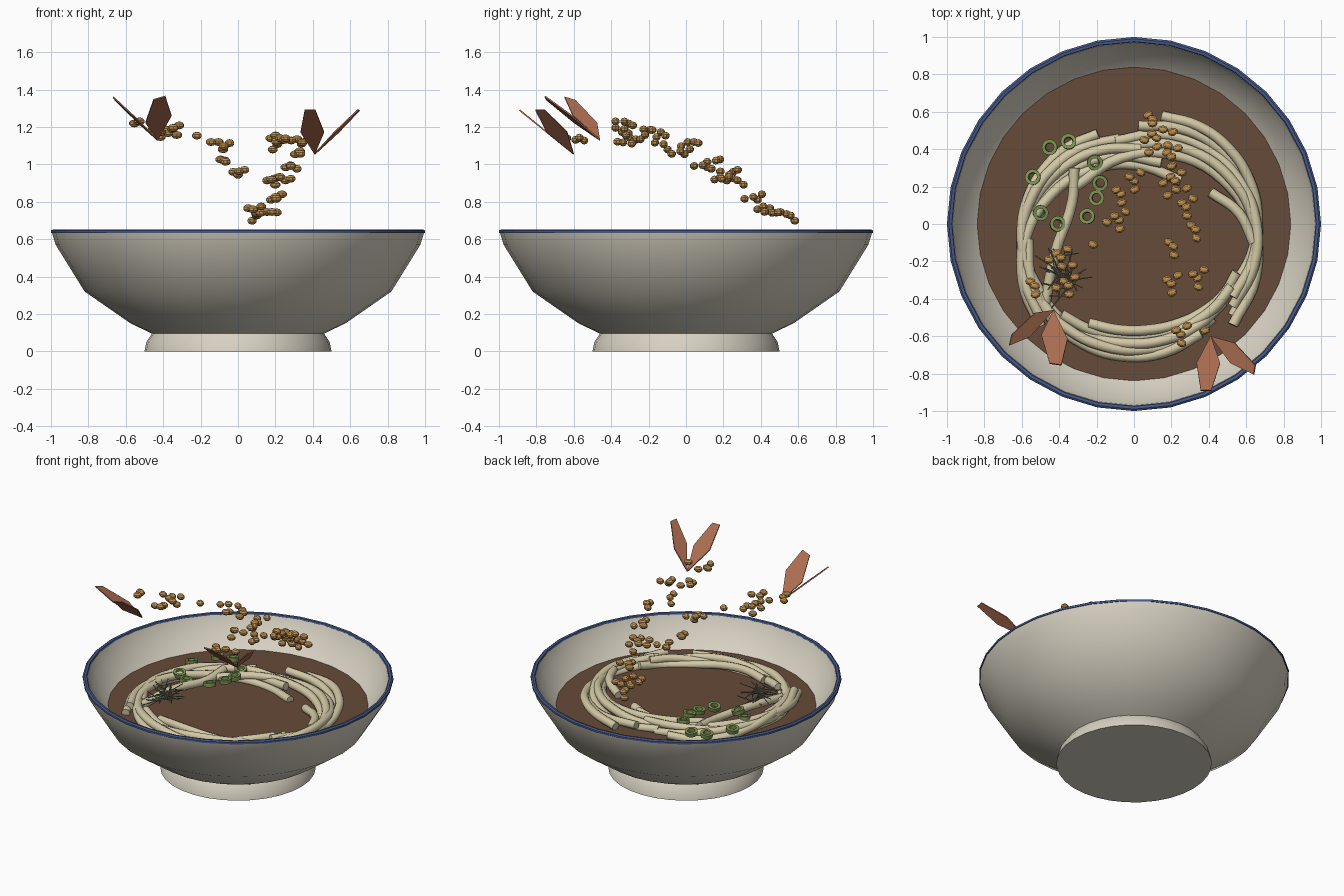
import bpy, bmesh, math, random
from mathutils import Vector, Matrix

random.seed(4)
default_cube = bpy.data.objects.get("Cube")
if default_cube:
    bpy.data.objects.remove(default_cube)


def make_material(name, colour):
    mat = bpy.data.materials.new(name)
    mat.use_nodes = True
    mat.diffuse_color = (*colour, 1)
    shader = mat.node_tree.nodes["Principled BSDF"]
    shader.inputs["Base Color"].default_value = (*colour, 1)
    return mat


CERAMIC = make_material("cream ceramic", (0.68, 0.64, 0.54))
BLUE = make_material("blue glaze", (0.06, 0.1, 0.25))
BROTH = make_material("brown broth", (0.13, 0.07, 0.04))
NOODLE = make_material("pale noodle", (0.65, 0.58, 0.38))
CRUMB = make_material("golden crumb", (0.52, 0.28, 0.08))
TAIL = make_material("red brown shell", (0.4, 0.15, 0.08))
GREEN = make_material("onion green", (0.2, 0.3, 0.09))
SLIVER = make_material("grey green sliver", (0.2, 0.22, 0.16))


def shade_smooth(obj, degrees):
    bpy.ops.object.select_all(action="DESELECT")
    obj.select_set(True)
    bpy.context.view_layer.objects.active = obj
    bpy.ops.object.shade_smooth_by_angle(angle=math.radians(degrees))


def add_object(name, bm, mat):
    bmesh.ops.recalc_face_normals(bm, faces=bm.faces)
    mesh = bpy.data.meshes.new(name)
    bm.to_mesh(mesh)
    bm.free()
    mesh.materials.append(mat)
    obj = bpy.data.objects.new(name, mesh)
    bpy.context.collection.objects.link(obj)
    return obj


def lathe(name, profile, mat, steps=32, closed=False):
    """Spin an (r, z) profile around the z axis."""
    bm = bmesh.new()
    verts = [bm.verts.new((r, 0, z)) for r, z in profile]
    pairs = list(zip(verts, verts[1:]))
    if closed:
        pairs.append((verts[-1], verts[0]))
    edges = [bm.edges.new(pair) for pair in pairs]
    bmesh.ops.spin(bm, geom=verts + edges, axis=(0, 0, 1), cent=(0, 0, 0),
                   angle=math.tau, steps=steps, use_duplicate=False)
    bmesh.ops.remove_doubles(bm, verts=bm.verts, dist=0.0005)
    obj = add_object(name, bm, mat)
    shade_smooth(obj, 40)
    return obj


def tubes(name, paths, radius, mat):
    """Round strands through lists of points, kept in one mesh."""
    curve = bpy.data.curves.new(name, "CURVE")
    curve.dimensions = "3D"
    curve.bevel_depth = radius
    curve.bevel_resolution = 2
    curve.resolution_u = 5
    curve.use_fill_caps = True
    for path in paths:
        spline = curve.splines.new("BEZIER")
        spline.bezier_points.add(len(path) - 1)
        for knot, point in zip(spline.bezier_points, path):
            knot.co = point
            knot.handle_left_type = knot.handle_right_type = "AUTO"
    curve.materials.append(mat)
    obj = bpy.data.objects.new(name, curve)
    bpy.context.collection.objects.link(obj)
    bpy.ops.object.select_all(action="DESELECT")
    obj.select_set(True)
    bpy.context.view_layer.objects.active = obj
    bpy.ops.object.convert(target="MESH")
    shade_smooth(bpy.context.object, 50)


# Bowl with foot, blue lip and broth
lathe("bowl", [(0, 0), (0.5, 0), (0.49, 0.05), (0.46, 0.095), (0.575, 0.15),
               (0.82, 0.32), (0.975, 0.57), (0.995, 0.635), (0.97, 0.64),
               (0.94, 0.57), (0.83, 0.44), (0.45, 0.2), (0, 0.18)], CERAMIC)
lathe("rim_band", [(1, 0.632), (1, 0.645), (0.99, 0.652), (0.975, 0.65), (0.97, 0.636)],
      BLUE, closed=True)
lathe("broth", [(0, 0.45), (0.838, 0.45)], BROTH, steps=64)


# Noodles: three fans of overlapping arcs and two loose ends
def noodle_arc(centre_x, centre_y, radius_x, radius_y, start, end, phase):
    points = []
    for k in range(7):
        angle = math.radians(start + (end - start) * k / 6)
        points.append((centre_x + radius_x * math.cos(angle),
                       centre_y + radius_y * math.sin(angle),
                       0.475 + 0.022 * math.sin(1.7 * phase + k)))
    return points


noodles = []
for i in range(5):
    noodles.append(noodle_arc(0.1, 0.02 - 0.05 * i, 0.56, 0.56, 85 + 13 * i, -40, i))
    noodles.append(noodle_arc(-0.05, -0.05 - 0.045 * i, 0.55, 0.55, 105 - 12 * i, 215, i + 2))
    noodles.append(noodle_arc(0, -0.15, 0.57, 0.42 + 0.035 * i, 245 - 18 * i, 345 - 9 * i, i + 4))
noodles.append([(-0.32, 0.3, 0.5), (-0.33, 0.12, 0.49), (-0.42, -0.15, 0.5), (-0.48, -0.45, 0.47)])
noodles.append([(0.41, 0.17, 0.47), (0.56, 0.06, 0.49), (0.64, -0.1, 0.49)])
tubes("noodles", noodles, 0.028, NOODLE)

# Spring onion rings
ONIONS = [(-0.54, 0.25), (-0.45, 0.41), (-0.35, 0.44), (-0.21, 0.33), (-0.18, 0.22),
          (-0.2, 0.14), (-0.25, 0.04), (-0.41, 0), (-0.5, 0.06)]
for x, y in ONIONS:
    ring = lathe("onion_ring", [(0.022, -0.014), (0.04, -0.014), (0.042, 0.014), (0.024, 0.014)],
                 GREEN, steps=16, closed=True)
    ring.location = (x, y, 0.515)
    ring.rotation_euler = (random.uniform(-0.2, 0.2), random.uniform(-0.2, 0.2), 0)

# Thin slivers heaped on the noodles
slivers = []
for _ in range(28):
    centre = Vector((random.gauss(-0.39, 0.04), random.gauss(-0.27, 0.05), random.uniform(0.51, 0.56)))
    heading = random.uniform(0, math.pi)
    reach = Vector((math.cos(heading), math.sin(heading), random.uniform(-0.2, 0.2)))
    reach *= random.uniform(0.06, 0.11)
    slivers.append([centre - reach, centre + reach])
tubes("slivers", slivers, 0.003, SLIVER)


# Crumb trails: clusters of (x, y, z, count), each scattered in a spiral
def crumb_trail(name, clusters):
    bm = bmesh.new()
    for x, y, z, count in clusters:
        for k in range(count):
            spread = 0.033 * math.sqrt(k)
            place = (Matrix.Translation((x + spread * math.cos(2.4 * k),
                                         y + spread * math.sin(2.4 * k),
                                         z + random.uniform(-0.025, 0.025)))
                     @ Matrix.Rotation(random.uniform(-0.5, 0.5), 4, "Z")
                     @ Matrix.Diagonal((0.029, 0.023, 0.021, 1)))
            bmesh.ops.create_uvsphere(bm, u_segments=8, v_segments=5, radius=1, matrix=place)
    add_object(name, bm, CRUMB)


crumb_trail("right_crumbs", [(-0.53, -0.33, 1.21, 3), (-0.35, -0.33, 1.19, 5), (-0.39, -0.18, 1.17, 6),
                             (-0.22, -0.11, 1.13, 1), (-0.08, 0.02, 1.1, 5), (-0.07, 0.16, 1.03, 3),
                             (0, 0.23, 0.96, 4)])
crumb_trail("left_crumbs", [(0.25, -0.59, 1.14, 4), (0.38, -0.57, 1.15, 1), (0.2, -0.32, 1.13, 4),
                            (0.34, -0.29, 1.12, 4), (0.21, -0.12, 1.1, 3), (0.33, -0.03, 1.05, 3),
                            (0.28, 0.09, 1, 4), (0.22, 0.23, 0.91, 8), (0.2, 0.36, 0.82, 4),
                            (0.12, 0.46, 0.75, 9), (0.1, 0.56, 0.72, 2)])


# Tail fins: thin leaf plates widening from a root to a blunt tip
def tail_fin(name, root, tip, half_width):
    root, tip, half_width = Vector(root), Vector(tip), Vector(half_width)
    middle = root.lerp(tip, 0.5)
    blunt = half_width * 0.45
    bm = bmesh.new()
    outline = [root, middle + half_width, tip + blunt, tip - blunt, middle - half_width]
    bm.faces.new([bm.verts.new(point) for point in outline])
    plate = add_object(name, bm, TAIL).modifiers.new("thickness", "SOLIDIFY")
    plate.thickness = 0.008
    plate.offset = 0


RIGHT_ROOT = (-0.43, -0.46, 1.13)
LEFT_ROOT = (0.41, -0.6, 1.055)
tail_fin("right_tail_outer", RIGHT_ROOT, (-0.66, -0.62, 1.35), (0.015, 0.065, -0.02))
tail_fin("right_tail_inner", RIGHT_ROOT, (-0.42, -0.75, 1.355), (0.07, -0.01, 0.02))
tail_fin("left_tail_outer", LEFT_ROOT, (0.645, -0.78, 1.29), (0.01, 0.055, 0))
tail_fin("left_tail_inner", LEFT_ROOT, (0.385, -0.89, 1.29), (0.063, 0, 0))
